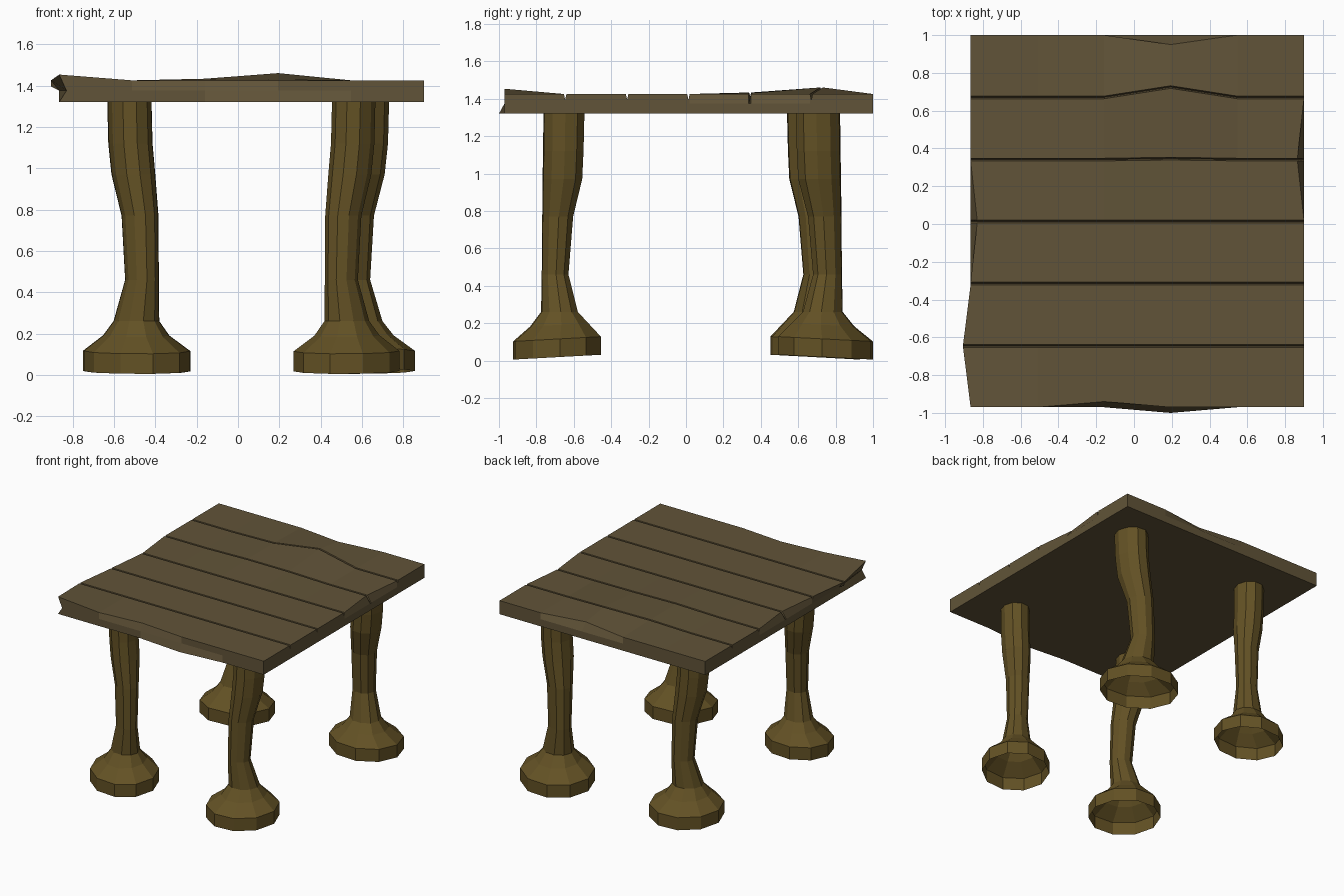
import bpy, bmesh, math

if "Cube" in bpy.data.objects:
    bpy.data.objects.remove(bpy.data.objects["Cube"])


def make_object(name, bm, mat):
    bmesh.ops.recalc_face_normals(bm, faces=bm.faces)
    mesh = bpy.data.meshes.new(name)
    bm.to_mesh(mesh)
    bm.free()
    mesh.materials.append(mat)
    obj = bpy.data.objects.new(name, mesh)
    bpy.context.collection.objects.link(obj)
    return obj


def material(name, rgb):
    mat = bpy.data.materials.new(name)
    mat.diffuse_color = (*rgb, 1)
    mat.use_nodes = True
    mat.node_tree.nodes["Principled BSDF"].inputs["Base Color"].default_value = mat.diffuse_color
    return mat


top_wood = material("top_wood", (0.12, 0.088, 0.040))
leg_wood = material("leg_wood", (0.125, 0.083, 0.018))

# Leg profile relative to foot centre: z, x outer, x inner, y outer, y inner
RINGS = [
    (0.018, -0.256, 0.256, -0.23, 0.23),
    (0.115, -0.256, 0.256, -0.23, 0.23),
    (0.19, -0.16, 0.155, -0.14, 0.165),
    (0.26, -0.11, 0.107, -0.083, 0.11),
    (0.46, -0.055, 0.105, -0.08, 0.06),
    (0.77, -0.072, 0.103, -0.077, 0.085),
    (0.97, -0.12, 0.088, -0.075, 0.133),
    (1.12, -0.135, 0.075, -0.072, 0.14),
    (1.33, -0.14, 0.07, -0.07, 0.145),
]
SIDES = 10


def leg(name, cx, cy, sx, sy, scale=1.0):
    bm = bmesh.new()
    loops = []
    for k, (z, x0, x1, y0, y1) in enumerate(RINGS):
        loop = []
        for i in range(SIDES):
            a = 2 * math.pi * i / SIDES
            x = (x0 + x1) / 2 + (x1 - x0) / 2 * math.cos(a)
            y = (y0 + y1) / 2 + (y1 - y0) / 2 / 0.951 * math.sin(a - 0.07)
            tilt = 0.055 * y if k < 3 else 0  # foot splays slightly
            loop.append(bm.verts.new((cx + sx * x * scale,
                                      cy + sy * y * scale, z + tilt)))
        loops.append(loop)
    for a, b in zip(loops, loops[1:]):
        for i in range(SIDES):
            j = (i + 1) % SIDES
            bm.faces.new((a[i], a[j], b[j], b[i]))
    make_object(name, bm, leg_wood)


# Four legs, mirrored with hand-made irregular placement; feet open below
leg("front_left_leg", -0.49, -0.69, 1, 1)
leg("front_right_leg", 0.525, -0.69, -1, 1)
leg("back_left_leg", -0.49, 0.69, 1, -1, 1.02)
leg("back_right_leg", 0.58, 0.746, -1, -1, 1.08)

# Plank top: stations along x, plank edges along y with narrow grooves
XS = [-0.865, -0.512, -0.159, 0.194, 0.547, 0.9]
SEAMS = [-0.97, -0.646, -0.315, 0.013, 0.341, 0.67, 1.0]
Z_TOP, Z_MID, Z_LOW = 1.425, 1.375, 1.32
WARP = {(0, 0): (0, 0, 0.028), (0, 1): (-0.04, 0, 0), (0, 3): (0.035, 0, 0),
        (5, 4): (-0.035, 0, 0), (2, 0): (0, 0.03, 0), (3, 6): (0, -0.05, 0.005),
        (3, 5): (0, 0.055, 0.035), (2, 5): (0, 0, 0.008), (2, 4): (0, 0, 0.008),
        (3, 4): (0, 0.005, 0.005)}
WARP_MID = {(0, 0): (0.035, 0, 0)}
WARP_LOW = {(3, 0): (0, -0.03, 0)}

columns = []  # seam index, y, drop
for s, y in enumerate(SEAMS):
    if 0 < s < 6:
        columns += [(s, y - 0.007, 0), (s, y, 0.03), (s, y + 0.007, 0)]
    else:
        columns.append((s, y, 0))

bm = bmesh.new()
NX, NY = len(XS), len(columns)


def vert(i, j, z, warp):
    s, y, _ = columns[j]
    dx, dy, dz = warp.get((i, s), (0, 0, 0))
    return bm.verts.new((XS[i] + dx, y + dy, z + dz))


grid = [[vert(i, j, Z_TOP - columns[j][2], WARP) for j in range(NY)]
        for i in range(NX)]
for i in range(NX - 1):
    for j in range(NY - 1):
        bm.faces.new((grid[i][j], grid[i + 1][j],
                      grid[i + 1][j + 1], grid[i][j + 1]))

# Side walls with a middle row, then a flat underside
border = ([(i, 0) for i in range(NX - 1)] + [(NX - 1, j) for j in range(NY - 1)]
          + [(i, NY - 1) for i in range(NX - 1, 0, -1)]
          + [(0, j) for j in range(NY - 1, 0, -1)])
rims = [[grid[i][j] for i, j in border],
        [vert(i, j, Z_MID, WARP_MID) for i, j in border],
        [vert(i, j, Z_LOW, WARP_LOW) for i, j in border]]
for a, b in zip(rims, rims[1:]):
    for k in range(len(border)):
        n = (k + 1) % len(border)
        bm.faces.new((a[k], b[k], b[n], a[n]))
bm.faces.new(rims[2])
make_object("table_top", bm, top_wood)
